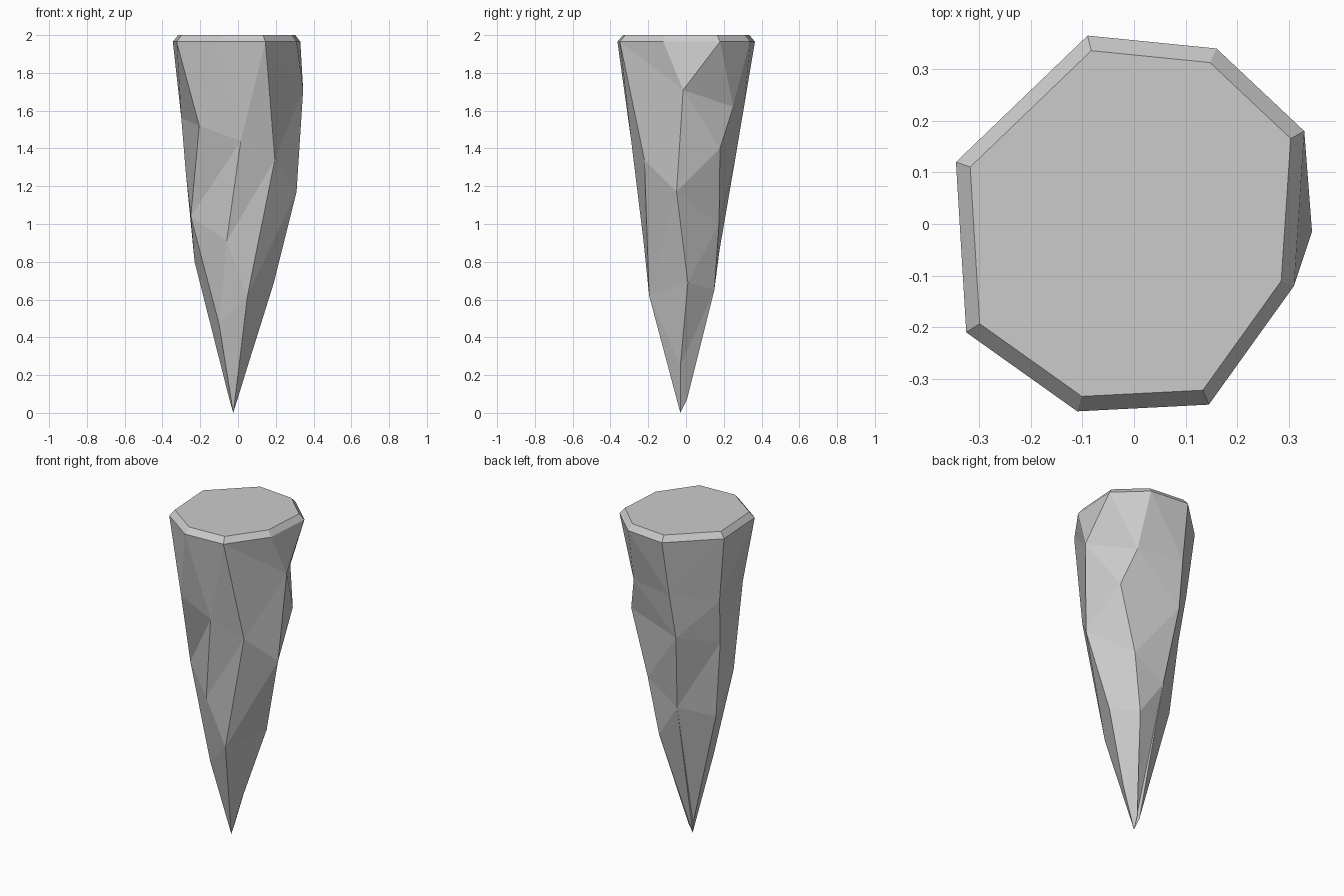
import bpy, bmesh
from mathutils import Vector

if "Cube" in bpy.data.objects:
    bpy.data.objects.remove(bpy.data.objects["Cube"])

TIP = (-0.025, -0.03, 0.0)
RIM_Z = 1.965

# Ridge lines running down the spike, counter-clockwise from the front right
right_ridge = [(.345, -.015, 1.71), (.31, -.05, 1.17), (.19, .01, .69), (.052, -.03, .25)]
low_front = (-.10, -.13, .47)
ridges = [
    ((.145, -.35), [(.195, -.22, 1.34), (.05, -.195, .62)]),
    ((.31, -.12), right_ridge),
    ((.33, .18), right_ridge),
    ((.16, .34), [(.184, .25, 1.62), (.25, .18, 1.40), (.14, .175, 1.0),
                  (.08, .15, .65), (-.02, .005, .07)]),
    ((-.09, .365), [(-.10, .307, 1.62), (-.113, .26, 1.34), (-.064, .178, .865)]),
    ((-.345, .12), [(-.30, .10, 1.56), (-.277, .06, 1.28), (-.23, .035, .80),
                    (-.045, -.005, .07)]),
    ((-.325, -.21), [(-.205, -.265, 1.52), (-.25, -.11, 1.04), low_front]),
    ((-.11, -.363), [(.015, -.29, 1.44), (-.06, -.225, .91), low_front]),
]

bm = bmesh.new()
cache = {}


def vert(p):
    key = tuple(round(c, 5) for c in p)
    if key not in cache:
        cache[key] = bm.verts.new(key)
    return cache[key]


def stitch(a, b):
    """Fill between two ridge lines with triangles, using the shorter diagonals."""
    i = j = 0
    while i < len(a) - 1 or j < len(b) - 1:
        step_a = (a[i + 1].co - b[j].co).length if i < len(a) - 1 else 99
        step_b = (a[i].co - b[j + 1].co).length if j < len(b) - 1 else 99
        if step_a < step_b:
            tri = (a[i], b[j], a[i + 1])
            i += 1
        else:
            tri = (a[i], b[j], b[j + 1])
            j += 1
        if len(set(tri)) == 3:
            bm.faces.new(tri)


# Faceted sides
chains = [[vert((x, y, RIM_Z))] + [vert(p) for p in pts] + [vert(TIP)]
          for (x, y), pts in ridges]
n = len(chains)
for k in range(n):
    stitch(chains[k], chains[(k + 1) % n])

# Bevelled rim and flat top
cap = [vert((x * .92, y * .92, 2.0)) for (x, y), _ in ridges]
for k in range(n):
    m = (k + 1) % n
    bm.faces.new((chains[k][0], chains[m][0], cap[m], cap[k]))
bm.faces.new(cap)

bmesh.ops.recalc_face_normals(bm, faces=bm.faces)
mesh = bpy.data.meshes.new("rock_spike")
bm.to_mesh(mesh)
bm.free()
spike = bpy.data.objects.new("rock_spike", mesh)
bpy.context.collection.objects.link(spike)
